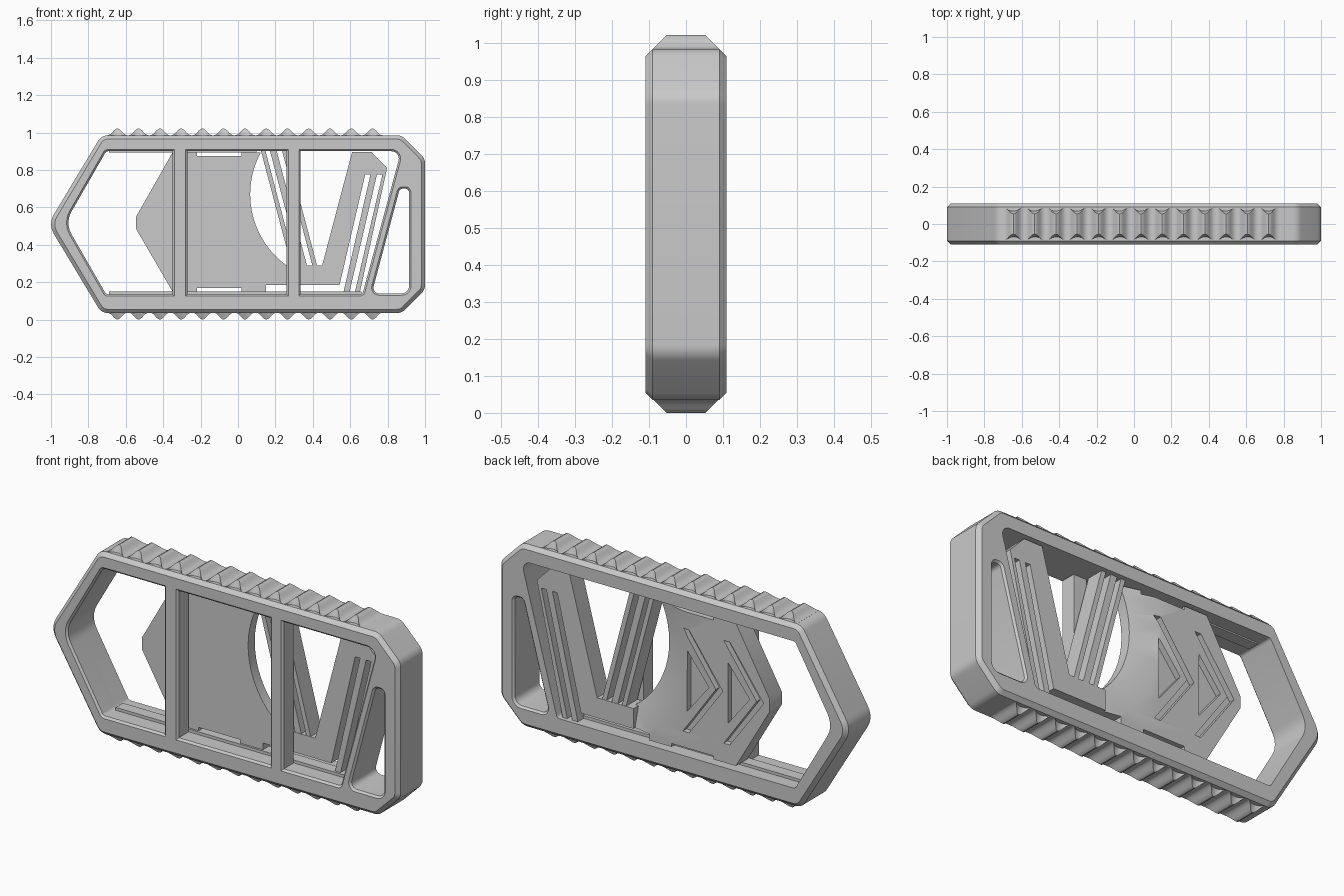
import bpy, bmesh, math
from mathutils import Vector

if "Cube" in bpy.data.objects:
    bpy.data.objects.remove(bpy.data.objects["Cube"])

grey = bpy.data.materials.new("plain_grey")
grey.use_nodes = True
grey.diffuse_color = (0.59, 0.59, 0.59, 1)
grey.node_tree.nodes["Principled BSDF"].inputs["Base Color"].default_value = (0.59, 0.59, 0.59, 1)


def rounded(points, radii, steps=6):
    """Counter-clockwise (x, z) outline with rounded corners."""
    out = []
    for i, (p, r) in enumerate(zip(points, radii)):
        p = Vector(p)
        if r == 0:
            out.append(p)
            continue
        a = (Vector(points[i - 1]) - p).normalized()
        b = (Vector(points[(i + 1) % len(points)]) - p).normalized()
        half = math.acos(a.dot(b)) / 2
        centre = p + (a + b).normalized() * (r / math.sin(half))
        start = p + a * (r / math.tan(half)) - centre
        end = p + b * (r / math.tan(half)) - centre
        sweep = math.pi - 2 * half
        for k in range(steps + 1):
            t = k / steps
            out.append(centre + (start * math.sin((1 - t) * sweep) + end * math.sin(t * sweep)) / math.sin(sweep))
    return out


def inset(points, d):
    """Move an outline inwards by d (outwards if negative)."""
    pts = [Vector(p) for p in points]
    out = []
    for i, p in enumerate(pts):
        e = (p - pts[i - 1]).normalized()
        f = (pts[(i + 1) % len(pts)] - p).normalized()
        n, m = Vector((-e.y, e.x)), Vector((-f.y, f.x))
        out.append(p + (n + m) * (d / (1 + n.dot(m))))
    return out


def finish(name, bm):
    bmesh.ops.recalc_face_normals(bm, faces=bm.faces)
    mesh = bpy.data.meshes.new(name)
    bm.to_mesh(mesh)
    bm.free()
    mesh.materials.append(grey)
    ob = bpy.data.objects.new(name, mesh)
    bpy.context.collection.objects.link(ob)
    return ob


def loft(name, rings):
    """Closed solid through rings of 3D points."""
    bm = bmesh.new()
    loops = [[bm.verts.new(p) for p in ring] for ring in rings]
    for a, b in zip(loops, loops[1:]):
        for i in range(len(a)):
            bm.faces.new((a[i - 1], a[i], b[i], b[i - 1]))
    bm.faces.new(loops[0])
    bm.faces.new(loops[-1])
    return finish(name, bm)


def prism(name, pts, y0, y1, front=0, back=0):
    """Outline extruded along y, with chamfered or flared ends."""
    levels = [(y0, front)] + ([(y0 + abs(front), 0)] if front else [])
    levels += ([(y1 - abs(back), 0)] if back else []) + [(y1, back)]
    return loft(name, [[(p[0], y, p[1]) for p in (inset(pts, d) if d else pts)] for y, d in levels])


def activate(ob):
    bpy.ops.object.select_all(action='DESELECT')
    ob.select_set(True)
    bpy.context.view_layer.objects.active = ob


def cut(ob, cutters):
    activate(ob)
    for c in cutters:
        c.hide_render = True
        mod = ob.modifiers.new("cut", 'BOOLEAN')
        mod.operation, mod.solver, mod.object = 'DIFFERENCE', 'EXACT', c
        bpy.ops.object.modifier_apply(modifier=mod.name)
        bpy.data.objects.remove(c)


def smooth(ob):
    activate(ob)
    bpy.ops.object.shade_smooth_by_angle(angle=math.radians(30))


# Outer frame with its openings
LOW, HIGH = 0.135, 0.90
frame = prism("frame", rounded(
    [(-0.73, 0.035), (0.875, 0.035), (1, 0.16), (1, 0.86), (0.875, 0.985), (-0.73, 0.985), (-1.016, 0.51)],
    [0.06, 0.06, 0.06, 0.06, 0.06, 0.06, 0.1]), -0.11, 0.11, 0.02, 0.02)
tip = [(-0.925, 0.517)]
slant = [(0.665, LOW), (0.872, HIGH)]
main_opening = prism("main_cutter", rounded(
    [(-0.705, LOW)] + slant + [(-0.705, HIGH)] + tip, [0.02, 0.02, 0.04, 0.02, 0.12]), -0.02, 0.13)
left_cell = prism("left_cutter", rounded(
    [(-0.705, LOW), (-0.35, LOW), (-0.35, HIGH), (-0.705, HIGH)] + tip,
    [0.02, 0, 0, 0.02, 0.12]), -0.12, 0, -0.02)
middle_cell = prism("middle_cutter",
    [(-0.27, LOW), (0.26, LOW), (0.26, HIGH), (-0.27, HIGH)], -0.12, 0, -0.02)
right_cell = prism("right_cutter", rounded(
    [(0.335, LOW)] + slant + [(0.335, HIGH)], [0, 0.02, 0.04, 0]), -0.12, 0, -0.02)
slot = prism("slot_cutter", rounded(
    [(0.715, 0.14), (0.915, 0.14), (0.915, 0.7), (0.865, 0.7)],
    [0.03, 0.04, 0.022, 0.022]), -0.12, 0.12, -0.02, -0.02)
cut(frame, [main_opening, left_cell, middle_cell, right_cell, slot])
smooth(frame)

# Wavy grips along the top and bottom, chamfered at both sides
PITCH, FIRST, BUMPS, STEPS = 0.1137, -0.645, 13, 12
for name, flip in (("top_grip", False), ("bottom_grip", True)):
    rings = []
    for k in range(BUMPS * STEPS + 1):
        t = k / STEPS - 0.5
        x = FIRST + t * PITCH
        z = 0.985 + 0.037 * (0.5 + 0.5 * math.cos(t * math.tau)) ** 1.3
        w = 0.11 - (z - 0.965)
        section = [(-0.08, 0.96), (0.08, 0.96), (w, z), (-w, z)]
        rings.append([(x, y, 1.022 - h if flip else h) for y, h in section])
    smooth(loft(name, rings))

# Guide rails inside the frame
for name, z0, z1, end in (("bottom_rail", 0.13, 0.15, 0.66), ("top_rail", 0.893, 0.905, 0.1)):
    prism(name, [(-0.69, z0), (end, z0), (end, z1), (-0.69, z1)], -0.02, 0.04)

# Sliding plate with pointed end, edge notches, round cut-out and scoop
BOT, TOP = 0.15, 0.893
slider = prism("slider", [
    (-0.35, BOT), (-0.22, BOT), (-0.22, 0.168), (0.02, 0.168), (0.02, BOT), (0.15, BOT),
    (0.15, 0.185), (0.27, 0.185), (0.27, TOP), (0.02, TOP), (0.02, 0.875),
    (-0.22, 0.875), (-0.22, TOP), (-0.35, TOP), (-0.545, 0.55), (-0.545, 0.485)], -0.01, 0.09)


def disc(r, y):
    return [(0.535 + r * math.cos(a), y, 0.67 + r * math.sin(a))
            for a in (math.tau * i / 64 for i in range(64))]


cutters = [loft("round_cutter", [disc(0.47, -0.05), disc(0.47, 0.045), disc(0.63, 0.095)])]
# Recessed chevrons and triangles on the back of the plate
for dx in (0, -0.235):
    chevron = [(-0.08, 0.785), (-0.275, 0.517), (-0.08, 0.25), (-0.045, 0.25), (-0.235, 0.517), (-0.045, 0.785)]
    triangle = [(-0.07, 0.675), (-0.195, 0.517), (-0.07, 0.36)]
    for shape in (chevron, triangle):
        cutters.append(prism("mark_cutter", [(x + dx, z) for x, z in shape], 0.06, 0.12))
cut(slider, cutters)
smooth(slider)

# V-shaped spring: floor, wide arm and two hanging leaves
prism("spring_arm", [
    (0.24, 0.185), (0.543, 0.185), (0.68, 0.775), (0.708, 0.775), (0.56, 0.13), (0.592, 0.13),
    (0.743, 0.775), (0.772, 0.775), (0.621, 0.13), (0.648, 0.13), (0.797, 0.81), (0.715, 0.895),
    (0.61, 0.895), (0.45, 0.29), (0.24, 0.29)], -0.008, 0.088)

# Thin leaves from the top of the frame down to the spring floor
for i, (x, w) in enumerate([(0.122, 0.024), (0.17, 0.036), (0.235, 0.025)]):
    prism(f"spring_leaf_{i + 1}",
          [(x + 0.165, 0.28), (x + w + 0.165, 0.28), (x + w, 0.905), (x, 0.905)], -0.006, 0.086)
